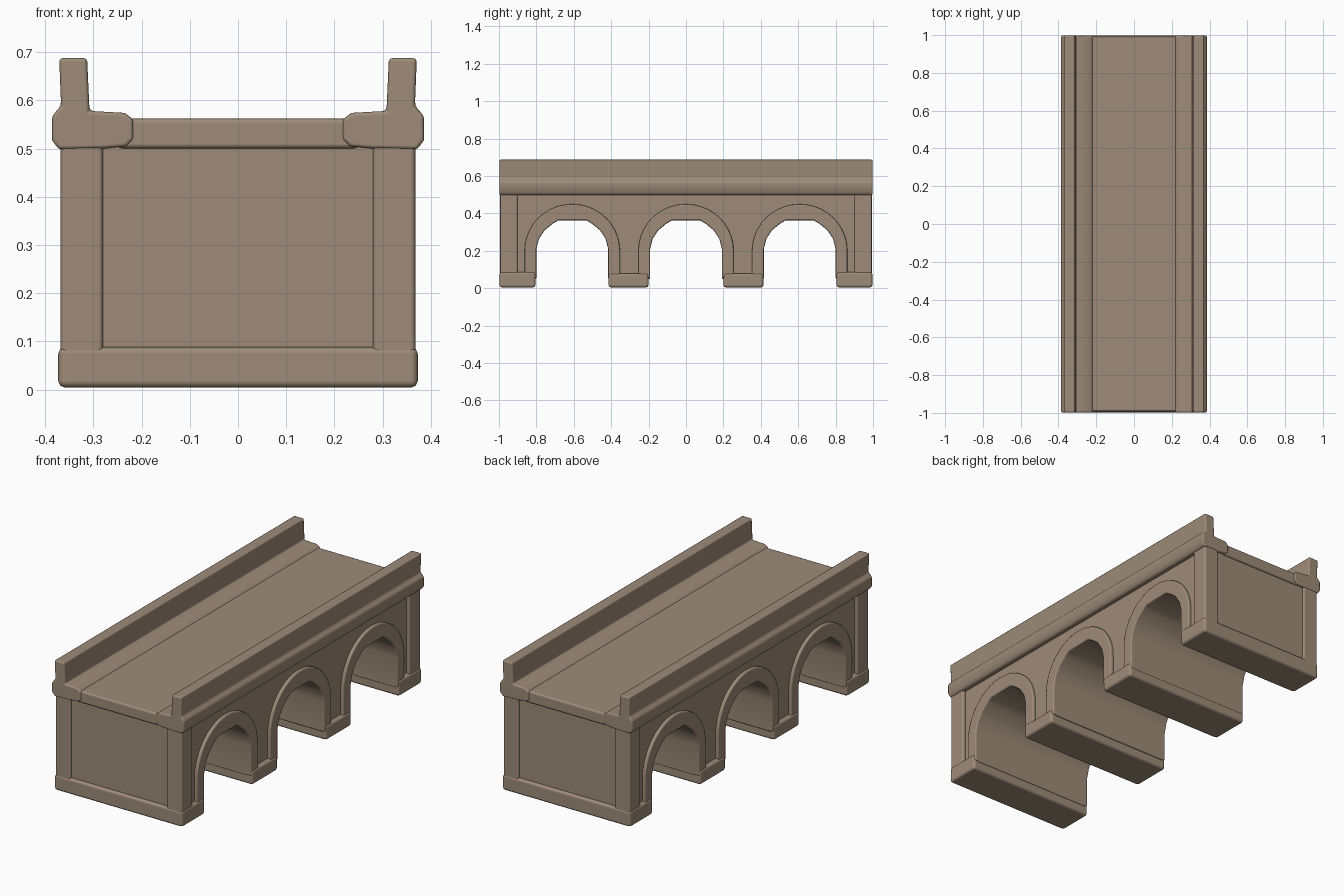
import bpy, bmesh, math

if "Cube" in bpy.data.objects:
    bpy.data.objects.remove(bpy.data.objects["Cube"])

stone = bpy.data.materials.new("warm brown stone")
stone.diffuse_color = (0.34, 0.26, 0.19, 1)
stone.use_nodes = True
stone.node_tree.nodes["Principled BSDF"].inputs["Base Color"].default_value = stone.diffuse_color


def prism(name, pts, axis, a, b, bevel=0.01, mirror=(False, False)):
    """Extrude a 2D outline from a to b: along x (points are y,z) or along y (points are x,z)."""
    bm = bmesh.new()
    place = (lambda p, t: (t, p[0], p[1])) if axis == 'x' else (lambda p, t: (p[0], t, p[1]))
    lo = [bm.verts.new(place(p, a)) for p in pts]
    hi = [bm.verts.new(place(p, b)) for p in pts]
    n = len(pts)
    bm.faces.new(lo)
    bm.faces.new(hi[::-1])
    for i in range(n):
        j = (i + 1) % n
        bm.faces.new((lo[i], hi[i], hi[j], lo[j]))
    bmesh.ops.recalc_face_normals(bm, faces=bm.faces)
    for f in bm.faces:
        f.smooth = True
    me = bpy.data.meshes.new(name)
    bm.to_mesh(me)
    bm.free()
    me.materials.append(stone)
    ob = bpy.data.objects.new(name, me)
    bpy.context.collection.objects.link(ob)
    bv = ob.modifiers.new("soft edges", 'BEVEL')
    bv.width, bv.segments, bv.limit_method = bevel, 2, 'ANGLE'
    bv.angle_limit = math.radians(40)
    bv.harden_normals = True
    if any(mirror):
        m = ob.modifiers.new("mirror", 'MIRROR')
        m.use_axis = (mirror[0], mirror[1], False)
        m.use_mirror_merge = False
    return ob


def rect(u0, u1, v0, v1):
    return [(u0, v0), (u1, v0), (u1, v1), (u0, v1)]


CENTRES = (-0.608, 0, 0.608)
half = [(0.192, 0.05), (0.192, 0.21), (0.178, 0.265), (0.148, 0.31), (0.105, 0.345), (0.075, 0.363)]
opening = [(-y, z) for y, z in half] + [(y, z) for y, z in reversed(half)]

# Main body with three arched openings
outline = [(-0.982, 0.05)]
for c in CENTRES:
    outline += [(c + y, z) for y, z in opening]
outline += [(0.982, 0.05), (0.982, 0.54), (-0.982, 0.54)]
prism("bridge_body", outline, 'x', -0.35, 0.35, 0.006)

# Raised arch bands
for i, c in enumerate(CENTRES):
    outer = [(0.255, 0.07)]
    outer += [(0.255 * math.cos(math.pi * k / 20), 0.2 + 0.25 * math.sin(math.pi * k / 20)) for k in range(21)]
    outer += [(-0.255, 0.07)]
    band = [(c + y, z) for y, z in outer + opening]
    prism(f"arch_band_{i + 1}", band, 'x', 0.335, 0.367, 0.008, (True, False))

# Plinths under the piers
prism("end_plinth", rect(0.805, 0.997, 0.004, 0.088), 'x', -0.373, 0.373, 0.014, (False, True))
prism("middle_plinth", rect(0.2, 0.414, 0.004, 0.08), 'x', -0.373, 0.373, 0.014, (False, True))

# Corner pilasters
prism("corner_pilaster", rect(0.28, 0.368, 0.05, 0.53), 'y', 0.9, 0.994, 0.01, (True, True))

# Road deck
prism("road_deck", rect(-0.25, 0.25, 0.50, 0.562), 'y', -0.992, 0.992, 0.01)

# Curb, cornice and parapet in one running section
section = [(0.217, 0.518), (0.232, 0.505), (0.28, 0.5), (0.372, 0.498), (0.386, 0.518), (0.386, 0.568),
           (0.367, 0.588), (0.371, 0.688), (0.313, 0.688), (0.308, 0.578), (0.235, 0.574), (0.217, 0.56)]
prism("parapet_and_cornice", section, 'y', -0.998, 0.998, 0.008, (True, False))
